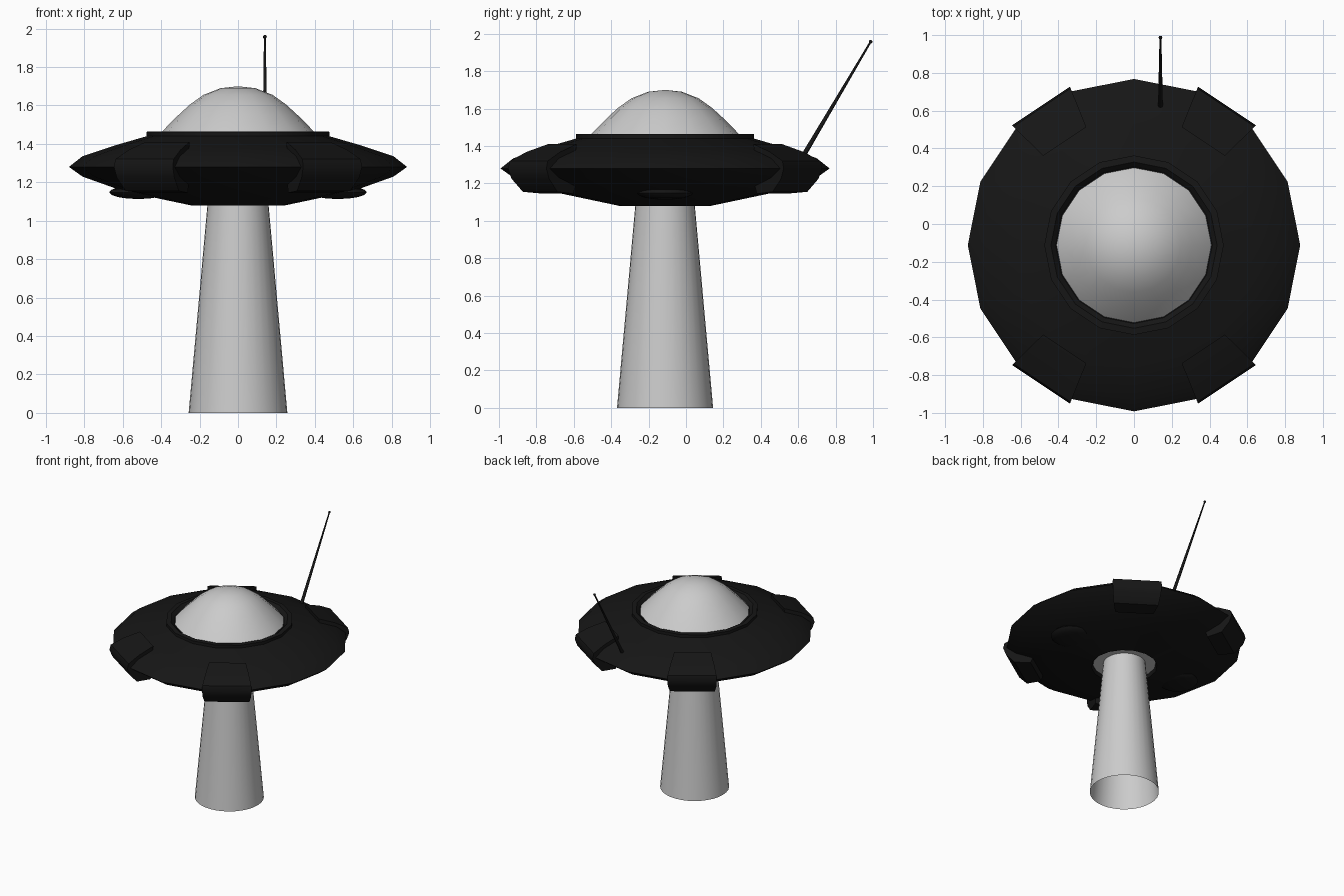
import bpy, bmesh
from math import sin, cos, pi, radians
from mathutils import Vector

if "Cube" in bpy.data.objects:
    bpy.data.objects.remove(bpy.data.objects["Cube"])

CY = -0.112  # saucer axis sits slightly forward because of the antenna

black = bpy.data.materials.new("black_hull")
black.diffuse_color = (0.008, 0.008, 0.008, 1)
black.use_nodes = True
black.node_tree.nodes["Principled BSDF"].inputs["Base Color"].default_value = black.diffuse_color


def finish(name, bm, mat=None, smooth=40, fix=True):
    bmesh.ops.remove_doubles(bm, verts=bm.verts, dist=0.0001)
    if fix:
        bmesh.ops.recalc_face_normals(bm, faces=bm.faces)
    me = bpy.data.meshes.new(name)
    bm.to_mesh(me)
    bm.free()
    ob = bpy.data.objects.new(name, me)
    bpy.context.collection.objects.link(ob)
    if mat:
        me.materials.append(mat)
    bpy.ops.object.select_all(action='DESELECT')
    ob.select_set(True)
    bpy.context.view_layer.objects.active = ob
    bpy.ops.object.shade_smooth_by_angle(angle=radians(smooth))
    return ob


def lathe(name, profile, sides, mat=None, smooth=40):
    """Revolve (radius, z) points about the saucer axis."""
    bm = bmesh.new()
    rings = [[bm.verts.new((r * cos(2 * pi * i / sides), CY + r * sin(2 * pi * i / sides), z))
              for i in range(sides)] if r > 0 else [bm.verts.new((0, CY, z))] * sides
             for r, z in profile]
    for a, b in zip(rings, rings[1:]):
        for i in range(sides):
            j = (i + 1) % sides
            bm.faces.new(list(dict.fromkeys((a[i], a[j], b[j], b[i]))))
    return finish(name, bm, mat, smooth)


# Saucer hull with raised collar on top and a recess underneath
lathe("saucer_hull", [(0, 1.44), (0.415, 1.44), (0.44, 1.465), (0.475, 1.463), (0.475, 1.44),
                      (0.64, 1.392), (0.81, 1.335), (0.88, 1.28), (0.81, 1.23),
                      (0.60, 1.155), (0.42, 1.117), (0.245, 1.08), (0.235, 1.10), (0.235, 1.12)],
      16, black)

# Glass dome, emitter plate and light beam
lathe("dome", [(0.41, 1.445), (0.375, 1.485), (0.31, 1.55), (0.25, 1.605), (0.18, 1.655),
               (0.09, 1.69), (0, 1.70)], 16)
lathe("emitter_plate", [(0.235, 1.105), (0, 1.105)], 16)
lathe("light_beam", [(0.257, 0), (0.157, 1.105)], 32)

# Four rim clamps, each covering one hull segment
clamp = [(0.68, 1.36), (0.675, 1.41), (0.80, 1.368), (0.895, 1.32), (0.905, 1.28),
         (0.885, 1.225), (0.82, 1.155), (0.70, 1.145), (0.68, 1.20)]
for side, sx in (("right", 1), ("left", -1)):
    for end, sy in (("back", 1), ("front", -1)):
        bm = bmesh.new()
        ends = [[bm.verts.new((sx * r * cos(radians(a)), CY + sy * r * sin(radians(a)), z))
                 for r, z in clamp] for a in (44.5, 68)]
        bm.faces.new(ends[0])
        bm.faces.new(ends[1])
        n = len(clamp)
        for i in range(n):
            j = (i + 1) % n
            bm.faces.new((ends[0][i], ends[0][j], ends[1][j], ends[1][i]))
        finish(f"rim_clamp_{end}_{side}", bm, black)

# Shallow pods under the hull
for side, sx in (("right", 1), ("left", -1)):
    bm = bmesh.new()
    bmesh.ops.create_uvsphere(bm, u_segments=16, v_segments=8, radius=1)
    bmesh.ops.scale(bm, vec=(0.15, 0.15, 0.035), verts=bm.verts)
    bmesh.ops.translate(bm, vec=(sx * 0.52, CY, 1.148), verts=bm.verts)
    finish(f"belly_pod_{side}", bm, black)

# Slanted antenna with a small ball tip
base, tip = Vector((0.14, 0.62, 1.335)), Vector((0.14, 0.987, 1.957))
bm = bmesh.new()
bmesh.ops.create_cone(bm, cap_ends=True, segments=8, radius1=0.013, radius2=0.005,
                      depth=(tip - base).length)
bmesh.ops.rotate(bm, matrix=(tip - base).to_track_quat('Z', 'Y').to_matrix(), verts=bm.verts)
bmesh.ops.translate(bm, vec=(base + tip) / 2, verts=bm.verts)
finish("antenna_rod", bm, black, 50)
bm = bmesh.new()
bmesh.ops.create_uvsphere(bm, u_segments=8, v_segments=6, radius=0.01)
bmesh.ops.translate(bm, vec=tip, verts=bm.verts)
finish("antenna_tip", bm, black, 60)
